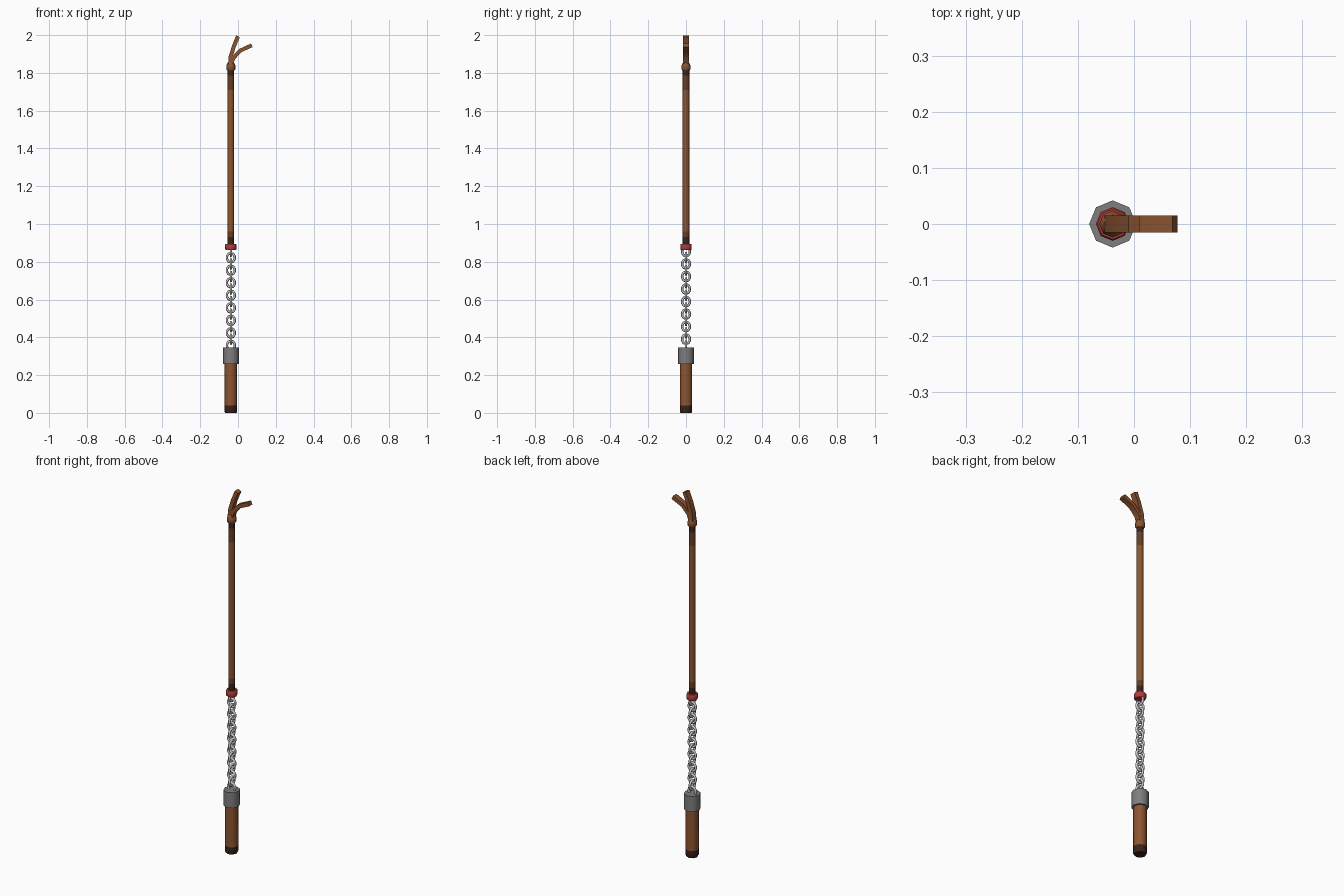
import bpy, bmesh, math
from mathutils import Vector

if "Cube" in bpy.data.objects:
    bpy.data.objects.remove(bpy.data.objects["Cube"])

CX = -0.038  # axis of the weapon


def material(name, rgb):
    m = bpy.data.materials.new(name)
    m.diffuse_color = (*rgb, 1)
    m.use_nodes = True
    m.node_tree.nodes["Principled BSDF"].inputs["Base Color"].default_value = m.diffuse_color
    return m


brown = material("brown leather", (0.27, 0.09, 0.030))
mid = material("mid brown", (0.14, 0.048, 0.019))
dark = material("dark brown", (0.045, 0.017, 0.011))
iron = material("grey iron", (0.21, 0.21, 0.21))
steel = material("light steel", (0.60, 0.60, 0.60))
red = material("red band", (0.45, 0.045, 0.045))


def finish(name, bm, mats, angle=50):
    bmesh.ops.recalc_face_normals(bm, faces=bm.faces[:])
    me = bpy.data.meshes.new(name)
    bm.to_mesh(me)
    bm.free()
    for m in mats:
        me.materials.append(m)
    ob = bpy.data.objects.new(name, me)
    bpy.context.collection.objects.link(ob)
    bpy.ops.object.select_all(action='DESELECT')
    ob.select_set(True)
    bpy.context.view_layer.objects.active = ob
    bpy.ops.object.shade_smooth_by_angle(angle=math.radians(angle))
    return ob


def loft(name, rings, mats, tints=None):
    """Skin a list of closed rings, with one material index per span."""
    bm = bmesh.new()
    vs = [[bm.verts.new(p) for p in r] for r in rings]
    tints = tints or [0] * (len(rings) - 1)
    n = len(vs[0])
    for k, t in enumerate(tints):
        for i in range(n):
            j = (i + 1) % n
            bm.faces.new((vs[k][i], vs[k][j], vs[k + 1][j], vs[k + 1][i])).material_index = t
    bm.faces.new(vs[0]).material_index = tints[0]
    bm.faces.new(vs[-1]).material_index = tints[-1]
    return finish(name, bm, mats)


def turned(name, profile, mats, tints=None, n=8):
    rings = [[(CX + r * math.cos(i * math.tau / n), r * math.sin(i * math.tau / n), z)
              for i in range(n)] for r, z in profile]
    return loft(name, rings, mats, tints)


# Handle with dark butt, and its iron collar
turned("handle", [(0.030, 0), (0.033, 0.006), (0.033, 0.04), (0.033, 0.262)],
       [brown, dark], [1, 1, 0])
turned("collar", [(0.042, 0.26), (0.042, 0.345)], [iron])

# Lash with darkened ends, red band and knot
turned("lash", [(0.0175, 0.88), (0.0175, 0.93), (0.0175, 0.96), (0.0175, 1.71),
                (0.0175, 1.785), (0.0175, 1.83)],
       [brown, mid, dark], [2, 1, 0, 1, 2])
turned("red_band", [(0.027, 0.862), (0.030, 0.868), (0.030, 0.890), (0.027, 0.895)], [red])
turned("knot", [(0.019, 1.812), (0.024, 1.819), (0.024, 1.840), (0.016, 1.856)], [brown])


# Chain of links turned alternately by a quarter
def link(name, z, side, seg=10, tube=6, major=0.0215, minor=0.0065):
    bm = bmesh.new()
    rings = []
    for i in range(seg):
        a = (i + 0.5) * math.tau / seg
        ring = []
        for k in range(tube):
            b = k * math.tau / tube
            r = major + minor * math.cos(b)
            u, w = r * math.cos(a), r * math.sin(a) * 1.12
            d = minor * math.sin(b)
            x, y = (d, u) if side else (u, d)
            ring.append(bm.verts.new((CX + x, y, z + w)))
        rings.append(ring)
    for i in range(seg):
        p, q = rings[i], rings[(i + 1) % seg]
        for k in range(tube):
            l = (k + 1) % tube
            bm.faces.new((p[k], q[k], q[l], p[l]))
    finish(name, bm, [steel], 65)


for i in range(16):
    link(f"chain_link_{i + 1}", 0.357 + i * 0.0332, i % 2 == 1)


# Two flat leather tails bending out of the knot
def tail(name, path, half_width, half_thick):
    pts = [Vector((x, 0, z)) for x, z in path]
    rings = []
    for i, p in enumerate(pts):
        t = (pts[min(i + 1, len(pts) - 1)] - pts[max(i - 1, 0)]).normalized()
        n = Vector((t.z, 0, -t.x)) * half_thick
        w = Vector((0, half_width, 0))
        rings.append([p + n + w, p - n + w, p - n - w, p + n - w])
    loft(name, rings, [brown])


tail("upper_tail", [(-0.043, 1.835), (-0.039, 1.885), (-0.022, 1.94), (0.000, 1.994)], 0.0155, 0.0105)
tail("lower_tail", [(-0.038, 1.835), (-0.025, 1.878), (0.012, 1.918), (0.073, 1.946)], 0.0150, 0.0105)
